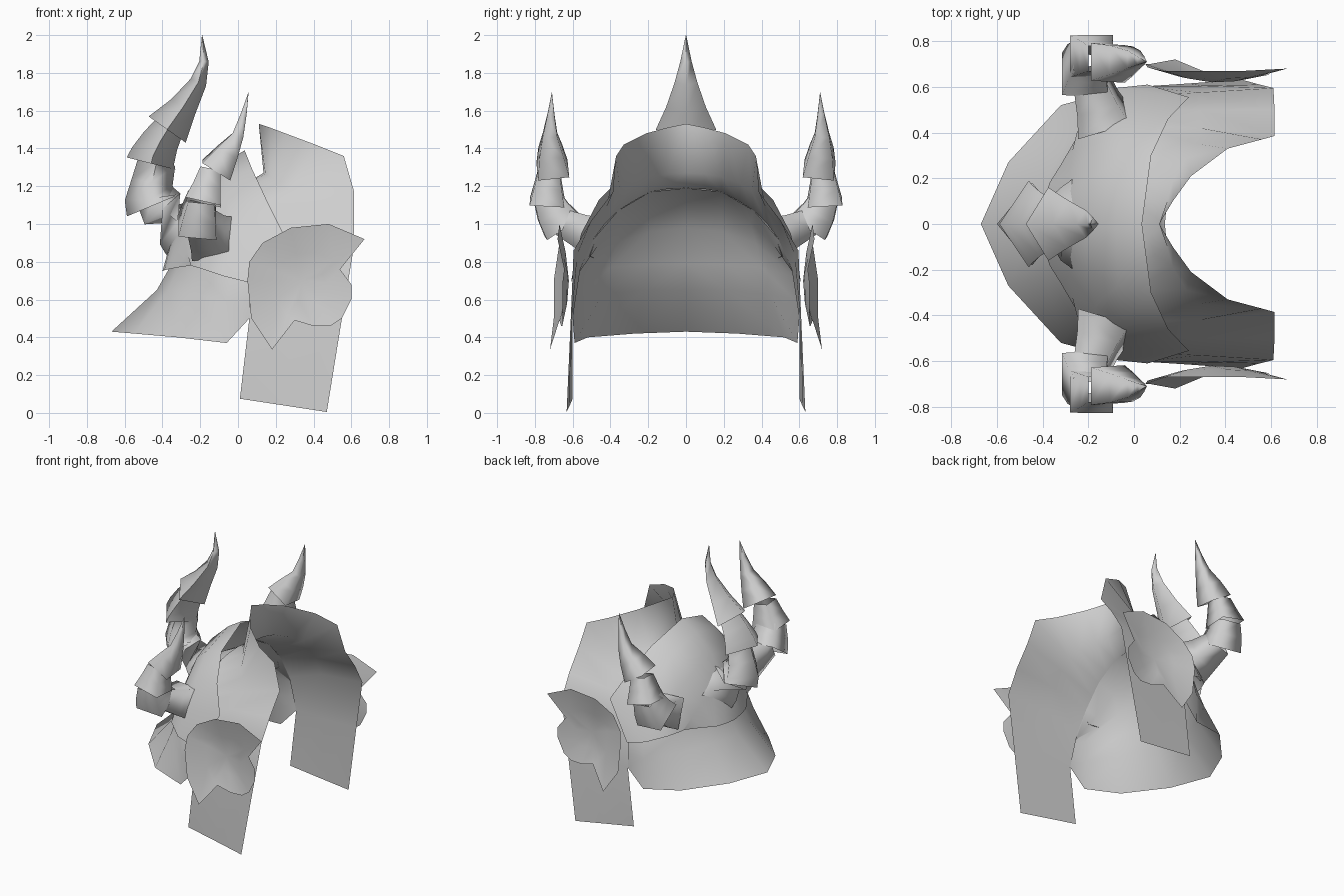
import bpy, math
from mathutils import Vector

steel = bpy.data.materials.new("grey_steel")
steel.diffuse_color = (0.62, 0.62, 0.62, 1)


def make(name, verts, faces, angle=60):
    mesh = bpy.data.meshes.new(name)
    mesh.from_pydata([tuple(v) for v in verts], [], faces)
    mesh.materials.append(steel)
    ob = bpy.data.objects.new(name, mesh)
    bpy.context.collection.objects.link(ob)
    bpy.ops.object.select_all(action='DESELECT')
    ob.select_set(True)
    bpy.context.view_layer.objects.active = ob
    bpy.ops.object.shade_smooth_by_angle(angle=math.radians(angle))
    return ob


def mirrored(ob):
    m = ob.modifiers.new("mirror", 'MIRROR')
    m.use_axis = (False, True, False)
    m.use_clip = True
    m.merge_threshold = 0.001
    return ob


def sheet(name, rows, angle=60):
    """Half surface lofted between rows of points, mirrored across y = 0."""
    n = len(rows[0])
    faces = [(j*n+i, j*n+i+1, (j+1)*n+i+1, (j+1)*n+i)
             for j in range(len(rows)-1) for i in range(n-1)]
    return mirrored(make(name, [p for r in rows for p in r], faces, angle))


def horn_piece(name, rings, sides=4, turn=0.0):
    """Tube through rings of (centre, radius across x-z, radius across y)."""
    verts, faces = [], []
    grow = 1.3 if turn else 1.0
    for k, (c, rx, ry) in enumerate(rings):
        a = Vector(rings[max(k-1, 0)][0])
        b = Vector(rings[min(k+1, len(rings)-1)][0])
        d = (b - a).normalized()
        u = Vector((1, 0, 0)) if abs(d.x) < 0.75 else Vector((0, 0, -1))
        u = (u - d * u.dot(d)).normalized()
        v = d.cross(u)
        for s in range(sides):
            t = 2 * math.pi * s / sides + turn
            verts.append(Vector(c) + (u * rx * math.cos(t) + v * ry * math.sin(t)) * grow)
    for k in range(len(rings)-1):
        for s in range(sides):
            q = (s + 1) % sides
            faces.append((k*sides+s, k*sides+q, (k+1)*sides+q, (k+1)*sides+s))
    return make(name, verts, faces, 100)


# Skull dome, arches from brow to nape
sheet("skull_dome", [
    [(.035, 0, 1.39), (.075, .3, 1.29), (.15, .46, 1.13), (.24, .555, .95), (.06, .61, .69)],
    [(-.08, 0, 1.32), (-.07, .27, 1.24), (-.05, .42, 1.1), (-.03, .54, .92), (-.08, .595, .725)],
    [(-.22, 0, 1.19), (-.2, .2, 1.13), (-.17, .36, 1.03), (-.17, .46, .9), (-.2, .5, .765)],
    [(-.33, 0, 1.0), (-.31, .12, .97), (-.28, .22, .92), (-.27, .32, .85), (-.25, .4, .78)],
    [(-.40, 0, .75), (-.39, .1, .755), (-.37, .18, .76), (-.32, .26, .77), (-.25, .38, .78)],
])

# Flared neck guard running up into the inner lining
sheet("neck_guard_and_lining", [
    [(.01, 0, 1.19), (.01, .19, 1.17), (.01, .36, 1.07), (.01, .49, .92), (.04, .57, .74)],
    [(-.13, 0, 1.12), (-.12, .19, 1.09), (-.1, .34, 1.01), (-.06, .47, .88), (.02, .575, .73)],
    [(-.26, 0, .98), (-.23, .19, .96), (-.17, .37, .9), (-.08, .53, .81), (.04, .585, .71)],
    [(-.35, 0, .79), (-.31, .2, .785), (-.22, .4, .77), (-.04, .57, .72), (.06, .6, .69)],
    [(-.43, 0, .65), (-.37, .22, .65), (-.25, .44, .63), (-.06, .585, .59), (.06, .6, .6)],
    [(-.67, 0, .43), (-.55, .27, .42), (-.32, .52, .40), (-.06, .59, .37), (.06, .6, .5)],
], 80)

# Face frame: raised brow, temples and cheek plates
sheet("face_frame", [
    [(.11, 0, 1.53), (.17, .1, 1.51), (.25, .21, 1.48), (.41, .33, 1.42), (.56, .37, 1.36),
     (.615, .385, 1.17), (.615, .5, 1.02), (.61, .595, .86), (.55, .61, .5), (.47, .632, .005)],
    [(.135, 0, 1.27), (.145, .1, 1.265), (.17, .19, 1.25), (.23, .29, 1.21), (.28, .35, 1.17),
     (.29, .42, 1.09), (.29, .5, .99), (.28, .575, .84), (.3, .605, .5), (.24, .615, .04)],
    [(0, 0, 1.19), (0, .1, 1.185), (0, .19, 1.17), (0, .28, 1.12), (0, .36, 1.07),
     (0, .43, 1.0), (.01, .49, .92), (.03, .56, .76), (.06, .6, .5), (.01, .6, .075)],
], 80)

# Dished ear fans with a notched rim
rim = [(.05, .70, .7), (.06, .685, .8), (.13, .67, .9), (.28, .67, .98), (.48, .67, 1.0),
       (.67, .68, .92), (.54, .645, .76), (.6, .655, .68), (.6, .655, .6), (.55, .655, .5),
       (.49, .655, .46), (.4, .66, .46), (.3, .67, .49), (.18, .72, .335), (.07, .70, .5)]
n = len(rim)
hub = Vector((.34, .62, .7))
inner = [hub.lerp(Vector(p), .5) - Vector((0, .008, 0)) for p in rim]
fan = [(i, (i+1) % n, n + (i+1) % n, n + i) for i in range(n)]
fan += [(n + i, n + (i+1) % n, 2*n) for i in range(n)]
mirrored(make("ear_fan", rim + inner + [hub], fan))

# Rear horn, overlapping diamond sleeves on the centre line
horn_piece("rear_horn_root", [((-.25, 0, .96), .19, .21), ((-.32, 0, 1.01), .15, .16),
                              ((-.40, 0, 1.08), .125, .13), ((-.45, 0, 1.16), .10, .11)])
horn_piece("rear_horn_lower", [((-.445, 0, 1.10), .155, .18), ((-.46, 0, 1.136), .14, .17),
                               ((-.455, 0, 1.22), .11, .145), ((-.43, 0, 1.33), .10, .12)])
horn_piece("rear_horn_middle", [((-.46, 0, 1.32), .133, .19), ((-.45, 0, 1.36), .12, .175),
                                ((-.41, 0, 1.44), .10, .14), ((-.36, 0, 1.52), .08, .11)])
horn_piece("rear_horn_tip", [((-.375, 0, 1.50), .12, .16), ((-.29, 0, 1.62), .075, .105),
                             ((-.21, 0, 1.75), .045, .06), ((-.18, 0, 1.86), .025, .03),
                             ((-.19, 0, 2.0), .001, .001)])

# Side horns, square sleeves on each temple
side = [
    ("side_horn_root", [((-.13, .44, .92), .13, .12), ((-.16, .53, .95), .10, .10),
                        ((-.2, .66, 1.01), .075, .075)]),
    ("side_horn_lower", [((-.215, .65, .985), .11, .12), ((-.205, .70, 1.06), .095, .10),
                         ((-.195, .735, 1.14), .075, .08)]),
    ("side_horn_middle", [((-.185, .735, 1.115), .105, .10), ((-.165, .73, 1.2), .08, .08),
                          ((-.145, .725, 1.29), .06, .06)]),
    ("side_horn_tip", [((-.115, .705, 1.285), .095, .09), ((-.055, .715, 1.38), .065, .07),
                       ((0, .72, 1.47), .033, .042), ((.03, .715, 1.58), .017, .02),
                       ((.055, .71, 1.695), .001, .001)]),
]
for name, rings in side:
    mirrored(horn_piece(name, rings, 4, math.pi / 4))
